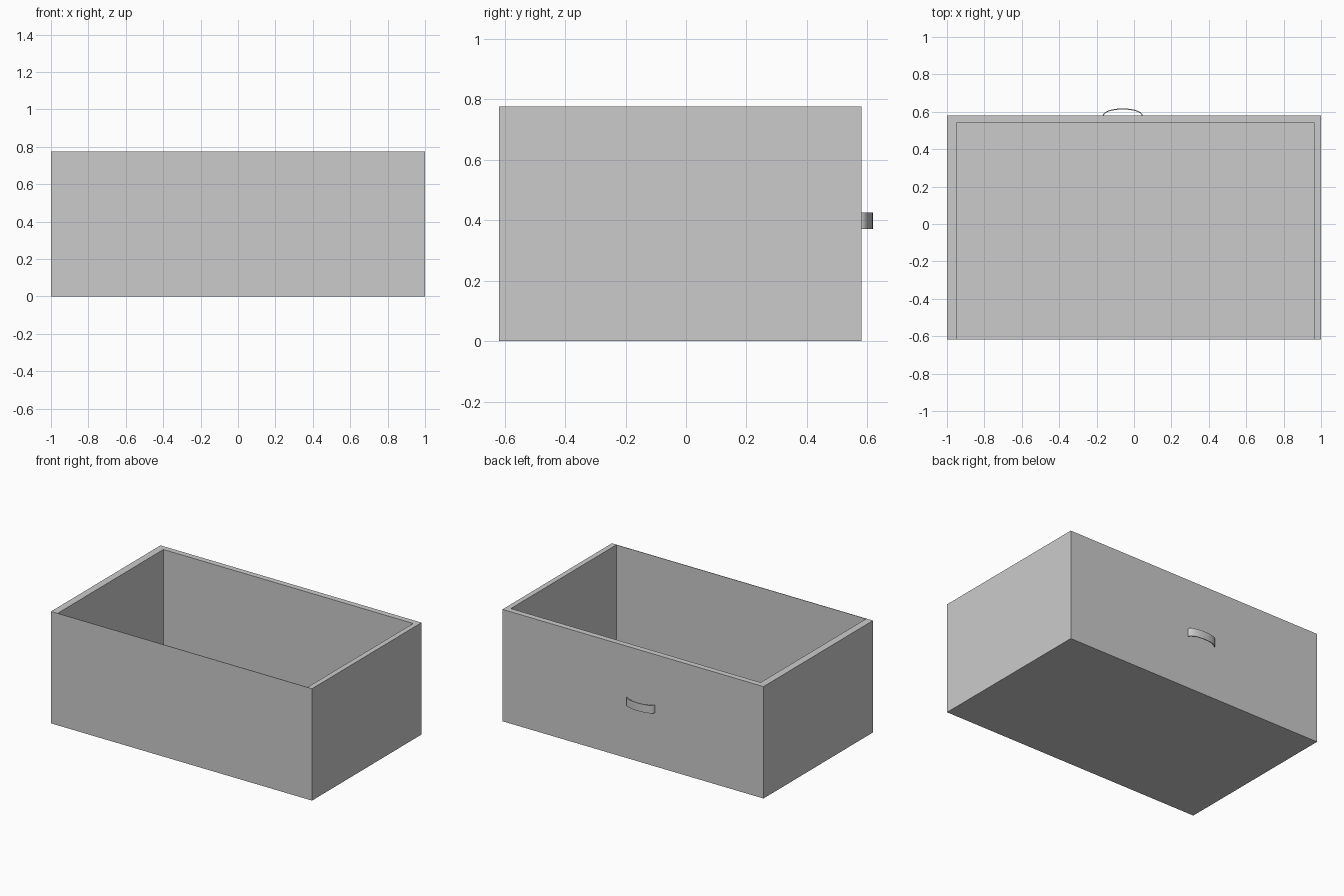
import bpy, bmesh, math

if "Cube" in bpy.data.objects:
    bpy.data.objects.remove(bpy.data.objects["Cube"])

W, D0, D1, H = 1.0, -0.618, 0.58, 0.775   # half width, front, back, height
T = 0.004                                 # thin panel thickness


def box(name, x0, x1, y0, y1, z0, z1):
    bm = bmesh.new()
    bmesh.ops.create_cube(bm, size=1)
    for v in bm.verts:
        v.co = (x1 if v.co.x > 0 else x0, y1 if v.co.y > 0 else y0, z1 if v.co.z > 0 else z0)
    me = bpy.data.meshes.new(name)
    bm.to_mesh(me)
    bm.free()
    ob = bpy.data.objects.new(name, me)
    bpy.context.collection.objects.link(ob)
    return ob


# drawer carcass
box("bottom_panel", -W, W, D0, D1, 0, T)
box("front_panel", -W, W, D0, D0 + T, T, H)
box("left_side", -W, -0.95, D0 + T, D1, T, H)
box("right_side", 0.964, W, D0 + T, D1, T, H)
box("back_panel", -0.95, 0.964, 0.54, D1, T, H)

# bowed strip handle on the back
CX, HALF, N = -0.06, 0.107, 16
bm = bmesh.new()
rows = []
for i in range(N + 1):
    a = math.pi * i / N
    ring = []
    for t in (0, 0.006):
        for z in (0.37, 0.425):
            ring.append(bm.verts.new((CX + (HALF - t) * math.cos(a),
                                      D1 + (0.038 - t) * math.sin(a), z)))
    rows.append([ring[0], ring[1], ring[3], ring[2]])
for p, q in zip(rows, rows[1:]):
    for k in range(4):
        bm.faces.new((p[k], p[(k + 1) % 4], q[(k + 1) % 4], q[k]))
bm.faces.new(rows[0])
bm.faces.new(rows[-1])
bmesh.ops.recalc_face_normals(bm, faces=bm.faces)
me = bpy.data.meshes.new("handle")
bm.to_mesh(me)
bm.free()
handle = bpy.data.objects.new("handle", me)
bpy.context.collection.objects.link(handle)
bpy.context.view_layer.objects.active = handle
handle.select_set(True)
bpy.ops.object.shade_smooth_by_angle(angle=math.radians(40))
